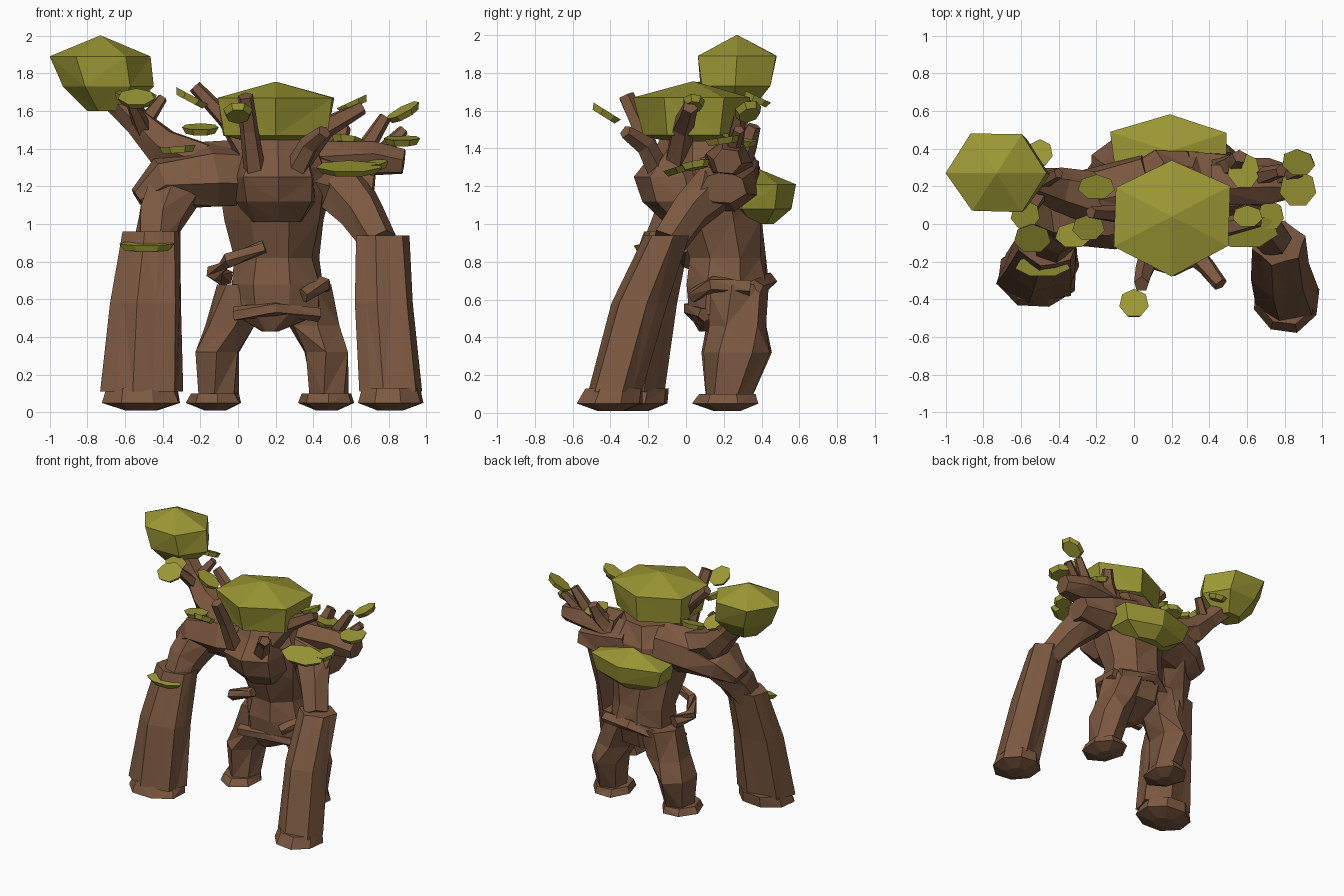
import bpy, bmesh, math, random
from mathutils import Vector, Matrix, Euler

random.seed(4)
if "Cube" in bpy.data.objects:
    bpy.data.objects.remove(bpy.data.objects["Cube"])


def material(name, rgb):
    m = bpy.data.materials.new(name)
    m.use_nodes = True
    m.diffuse_color = (*rgb, 1)
    bsdf = m.node_tree.nodes["Principled BSDF"]
    bsdf.inputs["Base Color"].default_value = (*rgb, 1)
    bsdf.inputs["Roughness"].default_value = 0.9
    return m


BARK = material("bark_brown", (0.2, 0.098, 0.052))
MOSS = material("moss_green", (0.33, 0.31, 0.035))


def finish(name, bm, mat):
    bmesh.ops.recalc_face_normals(bm, faces=bm.faces)
    mesh = bpy.data.meshes.new(name)
    bm.to_mesh(mesh)
    bm.free()
    mesh.materials.append(mat)
    obj = bpy.data.objects.new(name, mesh)
    bpy.context.collection.objects.link(obj)
    return obj


def loft(name, rings, sides=7, flat=False, mat=BARK, jitter=0.07, ribs=0.0, start=0.3, twist=0.0):
    """Skin a chain of rings (x, y, z, rx, ry); flat keeps the rings level."""
    bm = bmesh.new()
    centres = [Vector(r[:3]) for r in rings]
    loops = []
    for i, r in enumerate(rings):
        d = centres[min(i + 1, len(rings) - 1)] - centres[max(i - 1, 0)]
        turn = Vector((0, 0, 1)).rotation_difference(d).to_matrix()
        if flat:
            turn = Matrix.Identity(3)
        loop = []
        for k in range(sides):
            a = start + i * twist + math.tau * k / sides
            s = 1 + random.uniform(-jitter, jitter) - ribs * (k % 2)
            p = Vector((r[3] * s * math.cos(a), r[4] * s * math.sin(a), 0))
            loop.append(bm.verts.new(centres[i] + turn @ p))
        loops.append(loop)
    for low, high in zip(loops, loops[1:]):
        for k in range(sides):
            n = (k + 1) % sides
            # split some quads so that the bark breaks into facets
            if random.random() < 0.5:
                bm.faces.new((low[k], low[n], high[n]))
                bm.faces.new((low[k], high[n], high[k]))
            else:
                bm.faces.new((low[k], low[n], high[k]))
                bm.faces.new((low[n], high[n], high[k]))
    bm.faces.new(loops[0][::-1])
    bm.faces.new(loops[-1])
    return finish(name, bm, mat)


def twig(name, points, r0, r1):
    n = len(points) - 1
    radii = [r0 + (r1 - r0) * i / n for i in range(n + 1)]
    loft(name, [(*p, r, r) for p, r in zip(points, radii)], sides=5, jitter=0.1)


def bush(name, centre, rx, ry, top, upper, lower, bottom, start, shift=(0, 0)):
    """Faceted foliage clump: crown point, two wide rings and a small base."""
    x, y = centre
    sx, sy = x + shift[0], y + shift[1]
    loft(name, [(x, y, top, 0.004, 0.004), (x, y, upper, rx, ry),
                (sx, sy, lower, rx * 0.9, ry * 0.88), (sx, sy, bottom, rx * 0.4, ry * 0.4)],
         sides=6, flat=True, mat=MOSS, jitter=0.05, start=start)


def leaf(name, pos, rx, ry, tilt=(0, 0), thick=0.035):
    bm = bmesh.new()
    bmesh.ops.create_cone(bm, cap_ends=True, segments=7, radius1=0.8, radius2=1, depth=1)
    turn = Euler((math.radians(tilt[0]), math.radians(tilt[1]), 0)).to_matrix().to_4x4()
    bm.transform(Matrix.Translation(pos) @ turn @ Matrix.Diagonal((rx, ry, thick, 1)))
    finish(name, bm, MOSS)


# Trunk and face block
loft("torso", [(.17, .12, .43, .05, .05), (.2, .2, .52, .24, .2), (.2, .22, .68, .25, .22),
               (.2, .22, .82, .23, .21), (.19, .18, 1.02, .26, .23), (.19, .16, 1.15, .31, .25),
               (.2, .15, 1.3, .3, .26), (.22, .13, 1.44, .2, .2)], sides=8, flat=True)
loft("head", [(.2, .02, 1.01, .15, .13), (.2, -.04, 1.12, .22, .2), (.2, -.06, 1.25, .22, .22),
              (.2, 0, 1.38, .18, .18), (.2, .04, 1.5, .15, .15)], flat=True)

# Roots wrapped round the waist
twig("waist_root_front", [(.14, -.01, .88), (-.05, 0, .81), (-.13, .12, .74), (-.07, .25, .72)], .035, .05)
twig("waist_root_back", [(-.05, .33, .62), (.18, .43, .7), (.44, .36, .66)], .05, .05)
twig("waist_root_left", [(.34, .04, .62), (.45, .14, .68), (.45, .34, .66)], .04, .05)
twig("waist_root_low", [(-.02, .06, .52), (.2, .02, .55), (.43, .1, .52)], .04, .04)

# Legs and feet
for side, knee, foot, rows in (
        ("right", -.11, -.12, (-.1, -.04, .04)), ("left", .47, .47, (.48, .4, .34))):
    loft(side + "_leg", [(rows[0], .23, .08, .11, .12), (knee, .27, .32, .13, .18),
                         (rows[1], .27, .46, .14, .16), (rows[2], .27, .68, .15, .17)],
         sides=6, flat=True, twist=0.2)
    loft(side + "_foot", [(foot, .22, .01, .06, .07), (foot, .22, .05, .15, .18),
                          (foot, .22, .1, .13, .15)], flat=True)

# Shoulders and upper arms
loft("right_shoulder", [(.1, .18, 1.27, .17, .22), (-.15, .1, 1.25, .18, .23),
                        (-.4, .08, 1.21, .14, .19), (-.53, .07, 1.13, .06, .1)])
loft("left_shoulder", [(.28, .2, 1.26, .17, .22), (.5, .21, 1.21, .16, .18), (.72, .2, 1.19, .09, .12)])
loft("right_upper_arm", [(-.32, .06, 1.22, .16, .16), (-.41, -.05, 1.03, .13, .13), (-.45, -.12, .88, .12, .11)], 6)
loft("left_upper_arm", [(.54, .16, 1.2, .14, .15), (.66, .02, 1.06, .11, .12), (.75, -.09, .9, .1, .1)], 6)

# Ribbed bark forearms and hands
loft("right_forearm", [(-.51, -.27, .11, .23, .16), (-.49, -.2, .58, .205, .16), (-.46, -.1, .96, .165, .13)],
     12, flat=True, ribs=0.14, jitter=0.05)
loft("left_forearm", [(.81, -.38, .11, .175, .145), (.775, -.25, .58, .165, .15), (.765, -.1, .94, .15, .12)],
     12, flat=True, ribs=0.14, jitter=0.05)
for side, x, y, rx, ry in (("right", -.515, -.27, .22, .18), ("left", .81, -.4, .18, .18)):
    loft(side + "_hand", [(x, y, .01, rx * .4, ry * .4), (x, y, .05, rx, ry),
                          (x, y + .02, .13, rx * .9, ry * .9)], sides=8, flat=True, jitter=0.04)

# Boughs growing from the shoulders
loft("right_bough", [(-.18, .13, 1.32, .12, .14), (-.4, .19, 1.41, .11, .12), (-.53, .22, 1.54, .08, .08),
                     (-.68, .25, 1.7, .09, .09)], 6)
loft("left_bough", [(.42, .22, 1.33, .11, .13), (.72, .23, 1.35, .1, .12), (.88, .22, 1.33, .07, .08)], 6)
twig("right_bough_twig", [(-.5, .22, 1.53), (-.4, .27, 1.67)], .05, .03)
twig("right_leaf_twig", [(-.5, .17, 1.5), (-.57, .04, 1.65)], .05, .03)
twig("left_bough_twig", [(.67, .25, 1.39), (.78, .28, 1.57)], .05, .035)
twig("left_leaf_twig", [(.76, .24, 1.38), (.88, .28, 1.5)], .045, .03)

# Horn branches round the head
twig("front_horn", [(.09, -.16, 1.27), (.06, -.24, 1.5), (.04, -.32, 1.68)], .06, .045)
twig("low_horn", [(.3, -.14, 1.27), (.38, -.22, 1.42), (.46, -.32, 1.49)], .065, .04)
twig("left_horn", [(.29, -.06, 1.3), (.46, -.02, 1.51), (.66, .02, 1.62)], .075, .04)
twig("right_horn", [(.08, .04, 1.33), (-.06, .05, 1.55), (-.23, .06, 1.73)], .07, .035)
twig("back_horn", [(.42, .27, 1.28), (.53, .32, 1.42), (.56, .36, 1.52)], .07, .04)

# Foliage clumps
bush("crown_bush", (.2, .04), .345, .31, 1.755, 1.67, 1.47, 1.43, math.pi / 2)
bush("right_bough_bush", (-.73, .27), .265, .235, 2.0, 1.89, 1.73, 1.6, 0, (.04, -.01))
bush("back_bush", (.19, .385), .35, .2, 1.29, 1.21, 1.08, 1.0, math.pi / 6)

# Loose leaf pads: position, radii, tilt
pads = {
    "front_horn_leaf": ((0, -.43, 1.585), .08, .09, (-32, 0)),
    "left_horn_leaf": ((.61, .04, 1.635), .09, .06, (0, -25)),
    "right_horn_leaf": ((-.25, -.02, 1.665), .1, .07, (0, 28)),
    "crown_side_leaf": ((-.2, .2, 1.5), .1, .07, (15, 0)),
    "right_shoulder_leaf": ((-.32, -.06, 1.395), .1, .07, (0, -5)),
    "right_bough_front_leaf": ((-.54, -.07, 1.66), .1, .09, (30, 0)),
    "right_bough_mid_leaf": ((-.58, .05, 1.67), .08, .08, (10, 10)),
    "right_bough_back_leaf": ((-.5, .37, 1.66), .07, .08, (-25, 0)),
    "right_forearm_leaf": ((-.485, -.22, .88), .15, .06, (12, 0)),
    "left_bough_leaf": ((.87, .19, 1.44), .1, .1, (8, 0)),
    "left_bough_tip_leaf": ((.88, .33, 1.59), .1, .075, (15, -28)),
    "left_shoulder_leaf": ((.59, -.03, 1.29), .18, .1, (18, 0)),
    "left_side_leaf": ((.73, .05, 1.31), .07, .08, (10, -8)),
    "left_back_leaf": ((.58, .28, 1.44), .09, .1, (-10, 10)),
}
for pad, (pos, rx, ry, tilt) in pads.items():
    leaf(pad, pos, rx, ry, tilt)
